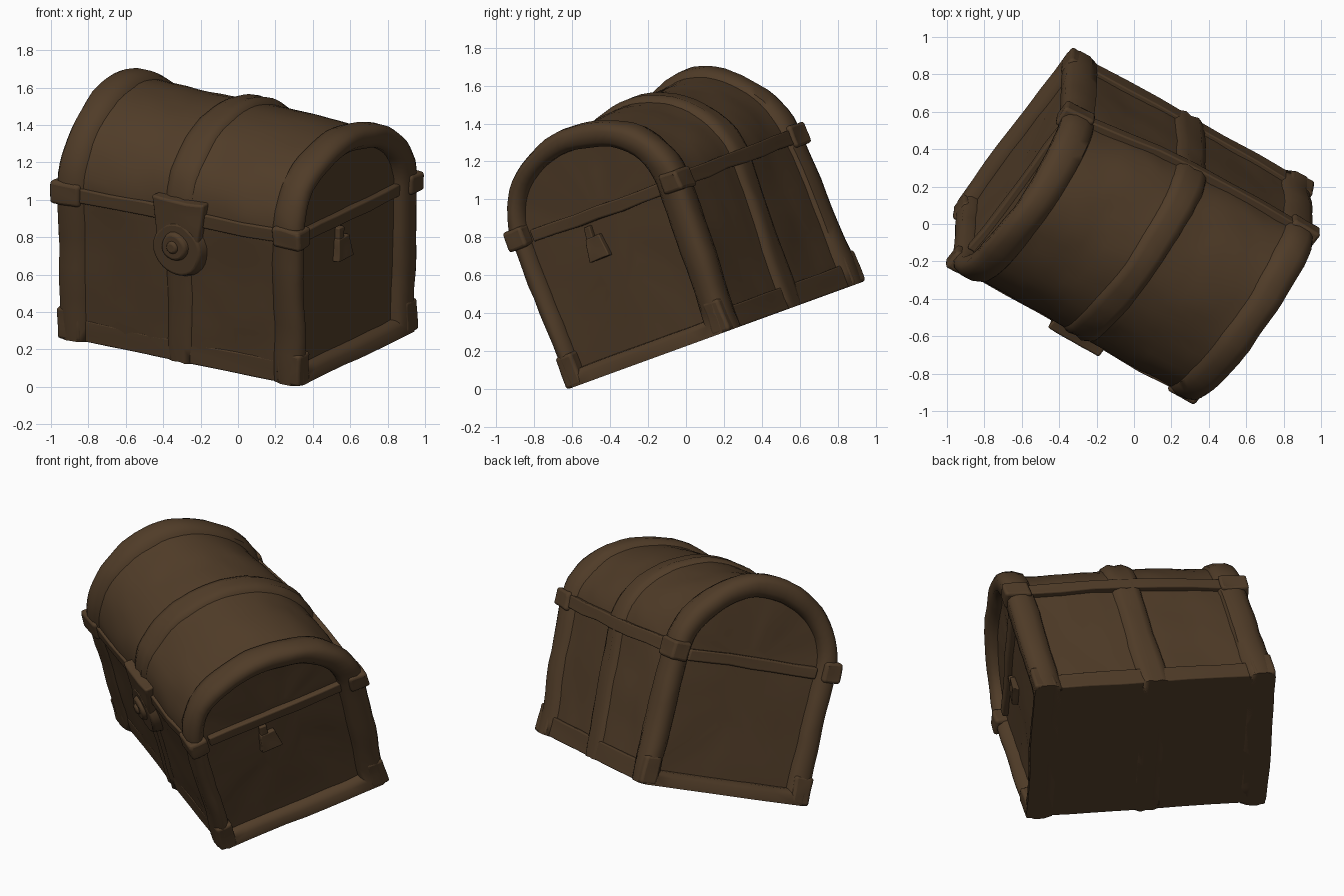
import bpy, bmesh, math
from mathutils import Matrix, Vector, noise

if "Cube" in bpy.data.objects:
    bpy.data.objects.remove(bpy.data.objects["Cube"])

# One dark wood colour for the whole chest
wood = bpy.data.materials.new("dark_brown_wood")
wood.use_nodes = True
colour = (0.08, 0.045, 0.021, 1)
wood.diffuse_color = colour
shader = next(n for n in wood.node_tree.nodes if n.type == "BSDF_PRINCIPLED")
shader.inputs["Base Color"].default_value = colour
shader.inputs["Roughness"].default_value = 0.9

# The chest leans back and is turned on its base
place = (Matrix.Translation((0, 0.16, 0.285))
         @ Matrix.Rotation(math.radians(20), 4, "X")
         @ Matrix.Rotation(math.radians(-33), 4, "Z"))
SEAM = 0.84   # height where the lid starts
END = 0.69    # half length of the body between the rims


def worn(p):
    """Crooked, hand-carved shape: skewed plan, sagging lid, uneven surface."""
    lift = max(0, p.z - SEAM) * (-0.03 - 0.1 * p.x)
    lean = 0.07 * p.z * max(0, -p.x / END) * (p.y + 0.55)
    wobble = noise.noise_vector(p * 3.5) * 0.012 + noise.noise_vector(p * 11) * 0.005
    wobble.z *= min(1, p.z * 5)
    return p + wobble + Vector((0.035 * p.y, 0.035 * p.x - lean, lift))


def finish(bm, name, bevel=0.0):
    """Wear the part down, put it in place and shade it."""
    bmesh.ops.recalc_face_normals(bm, faces=bm.faces)
    for v in bm.verts:
        v.co = place @ worn(v.co)
    mesh = bpy.data.meshes.new(name)
    bm.to_mesh(mesh)
    bm.free()
    mesh.materials.append(wood)
    obj = bpy.data.objects.new(name, mesh)
    bpy.context.collection.objects.link(obj)
    if bevel:
        mod = obj.modifiers.new("soft_edges", "BEVEL")
        mod.width, mod.segments, mod.limit_method = bevel, 3, "ANGLE"
        mod.angle_limit = math.radians(40)
    bpy.ops.object.select_all(action="DESELECT")
    obj.select_set(True)
    bpy.context.view_layer.objects.active = obj
    bpy.ops.object.shade_smooth_by_angle(angle=math.radians(50))


def profile(grow, shift):
    """Chest cross-section: straight walls under a rounded lid."""
    low = max(0, -grow)
    half = lambda z: 0.515 + grow + 0.025 * z / SEAM
    walls = [(half(z), z) for z in (low + (SEAM - low) * i / 10 for i in range(10))]
    arch = [(half(SEAM) * math.cos(a), SEAM + (0.46 + grow) * math.sin(a))
            for a in (math.pi * i / 32 for i in range(33))]
    floor = [(half(low) * (i / 4 - 1), low) for i in range(1, 8)]
    loop = walls + arch + [(-y, z) for y, z in reversed(walls)] + floor
    return [(y + shift, z) for y, z in loop]


def sweep(name, stations, closed):
    """Join cross-sections at (x, grow, shift) stations into a solid or a hoop."""
    bm = bmesh.new()
    loops = [[bm.verts.new((x, y, z)) for y, z in profile(g, s)]
             for x, g, s in stations]
    pairs = list(zip(loops, loops[1:]))
    if closed:
        pairs.append((loops[-1], loops[0]))
    else:
        bm.faces.new(loops[0])
        bm.faces.new(loops[-1])
    for a, b in pairs:
        for i in range(len(a)):
            j = (i + 1) % len(a)
            bm.faces.new((a[i], a[j], b[j], b[i]))
    finish(bm, name)


def block(name, centre, size, bevel=0.015, top=1.0):
    """Soft-edged block; top narrows or widens its upper end."""
    bm = bmesh.new()
    bmesh.ops.create_cube(bm, size=1)
    bmesh.ops.subdivide_edges(bm, edges=bm.edges, cuts=5, use_grid_fill=True)
    for v in bm.verts:
        taper = 1 + (top - 1) * (v.co.z + 0.5)
        v.co = Vector(centre) + Vector((v.co.x * size[0] * taper,
                                       v.co.y * size[1] * taper, v.co.z * size[2]))
    finish(bm, name, bevel)


def disc(name, centre, radius, depth):
    """Round boss facing the front."""
    bm = bmesh.new()
    bmesh.ops.create_cone(bm, cap_ends=True, segments=28, radius1=radius,
                          radius2=radius * 0.82, depth=depth)
    turn = Matrix.Translation(centre) @ Matrix.Rotation(math.pi / 2, 4, "X")
    bmesh.ops.transform(bm, matrix=turn, verts=bm.verts)
    finish(bm, name, 0.012)


# Body and lid, fuller at the front, with inset end panels
caps = [-0.4, -0.25, -0.12]
body = [(-END, g, 0) for g in caps]
body += [(END * (i / 12 - 1), 0.01, -0.01) for i in range(25)]
body += [(END, g, 0) for g in reversed(caps)]
sweep("chest_body", body, False)

# Thick rims at both ends and a hoop around the middle
rim = [(0.66, -0.09), (0.57, -0.02), (0.59, 0.025), (0.64, 0.045), (0.70, 0.045),
       (0.735, 0.03), (0.755, 0), (0.75, -0.055), (0.72, -0.085)]
for side, label in ((-1, "left_end"), (1, "right_end")):
    inner_shift = -0.03 if side > 0 else 0
    sweep(label + "_rim", [(side * x, g, inner_shift if g < -0.05 else 0)
                           for x, g in rim], True)
hoop = [(-0.1, -0.02), (-0.08, 0.018), (-0.04, 0.034), (0, 0.026),
        (0.04, 0.036), (0.08, 0.018), (0.1, -0.02)]
sweep("middle_hoop", [(x, g, 0) for x, g in hoop], True)

# Rails along the lid seam and the foot
for side, label in ((-1, "front"), (1, "back")):
    block(label + "_seam_rail", (0, side * 0.545, SEAM), (1.24, 0.06, 0.08), 0.02)
    block(label + "_foot_rail", (0, side * 0.515, 0.06), (1.24, 0.05, 0.12))
for side, label in ((-1, "left"), (1, "right")):
    block(label + "_seam_rail", (side * 0.69, 0, SEAM - 0.02), (0.07, 0.9, 0.07))
    # Corner fittings at the seam and at the foot
    for depth, face in ((-1, "front"), (1, "back")):
        block(f"{label}_{face}_seam_boss", (side * 0.685, depth * 0.535, SEAM),
              (0.17, 0.12, 0.12), 0.045)
        block(f"{label}_{face}_foot", (side * 0.685, depth * 0.505, 0.09),
              (0.14, 0.11, 0.18), 0.03)

# Lock on the front
block("lock_hasp", (0.02, -0.56, 0.82), (0.27, 0.08, 0.24), 0.03, 1.15)
disc("lock_plate", (0.02, -0.56, 0.66), 0.18, 0.09)
disc("lock_centre", (0.02, -0.605, 0.68), 0.09, 0.05)
disc("lock_knob", (0.02, -0.62, 0.68), 0.04, 0.05)

# Small handle plate on the right end
block("handle_plate", (0.705, -0.08, 0.65), (0.05, 0.14, 0.12), 0.012, 0.7)
block("handle_stem", (0.70, -0.1, 0.73), (0.04, 0.05, 0.08), 0.012)
